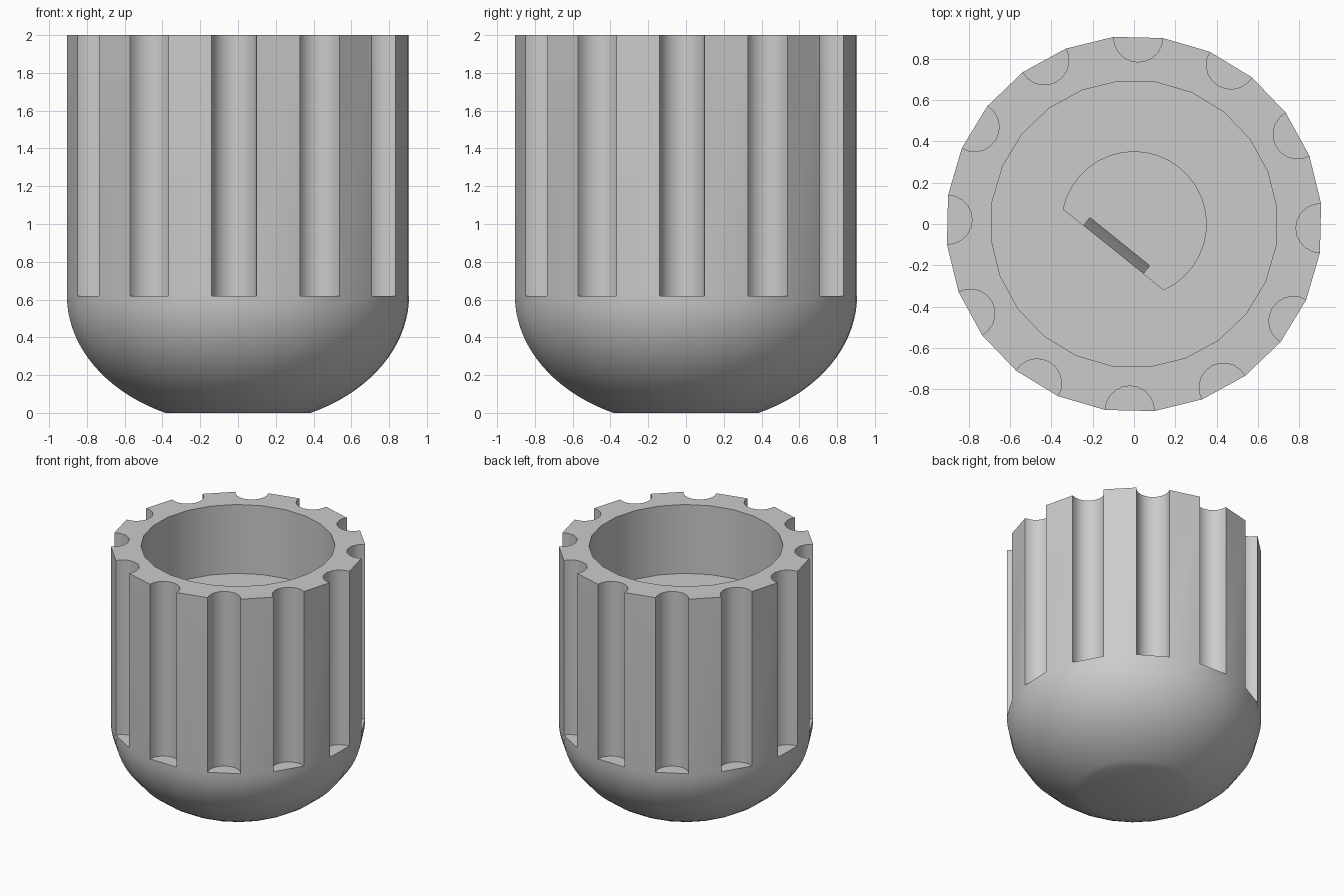
import bpy, bmesh
from math import sin, cos, pi, radians, acos, sqrt
from mathutils import Vector

cube = bpy.data.objects.get("Cube")
if cube:
    bpy.data.objects.remove(cube, do_unlink=True)

SIDES = 24
R_OUT, R_IN, R_BORE = 0.911, 0.695, 0.35
TOP, SHOULDER, FLOOR, BORE_END = 2.0, 0.62, 1.456, 0.5
DOME_H = 0.685
START = radians(81.2)          # angle of the first polygon corner
FLAT_DIR = radians(231.2)      # direction of the flat in the D bore
FLAT_DIST = 0.158
FLUTE_STEPS = 10

grey = bpy.data.materials.new("plain grey")
grey.use_nodes = True
colour = (0.6, 0.6, 0.6, 1)
grey.diffuse_color = colour
grey.node_tree.nodes["Principled BSDF"].inputs["Base Color"].default_value = colour


def polar(r, a, z):
    return Vector((r * cos(a), r * sin(a), z))


def corner(r, i, z):
    return polar(r, START + 2 * pi * i / SIDES, z)


def finish(bm, name):
    bmesh.ops.recalc_face_normals(bm, faces=bm.faces)
    mesh = bpy.data.meshes.new(name)
    bm.to_mesh(mesh)
    bm.free()
    mesh.materials.append(grey)
    ob = bpy.data.objects.new(name, mesh)
    bpy.context.collection.objects.link(ob)
    bpy.ops.object.select_all(action='DESELECT')
    ob.select_set(True)
    bpy.context.view_layer.objects.active = ob
    bpy.ops.object.shade_smooth_by_angle(angle=radians(30))
    return ob


def loop_of(bm, points):
    return [bm.verts.new(p) for p in points]


def skin(bm, low, high):
    n = len(low)
    for i in range(n):
        j = (i + 1) % n
        bm.faces.new((low[i], low[j], high[j], high[i]))


bm = bmesh.new()

# Rounded base, up to the shoulder where the flutes start
STEPS = 18
end_angle = acos(SHOULDER / DOME_H)
rings = []
for k in range(STEPS + 1):
    a = end_angle + (pi / 2 - end_angle) * k / STEPS
    z = SHOULDER - DOME_H * cos(a)
    rings.append(loop_of(bm, [corner(R_OUT * sin(a), i, z) for i in range(SIDES)]))
bm.faces.new(rings[0])
for low, high in zip(rings, rings[1:]):
    skin(bm, low, high)

# Grip wall: flat lands alternating with half-round flutes
shoulder = rings[-1]
rim = loop_of(bm, [corner(R_OUT, i, TOP) for i in range(SIDES)])
cavity_top = loop_of(bm, [corner(R_IN, i, TOP) for i in range(SIDES)])
for i in range(SIDES):
    j = (i + 1) % SIDES
    low, high = [shoulder[i], shoulder[j]], [rim[i], rim[j]]
    if i % 2 == 0:
        a, b = low[0].co, low[1].co
        mid, half = (a + b) / 2, (a - b) / 2
        inward = -Vector((mid.x, mid.y, 0)).normalized() * half.length
        arc = [mid + half * cos(t) + inward * sin(t)
               for t in (pi * k / FLUTE_STEPS for k in range(1, FLUTE_STEPS))]
        rise = Vector((0, 0, TOP - SHOULDER))
        low[1:1] = loop_of(bm, arc)
        high[1:1] = loop_of(bm, [p + rise for p in arc])
        bm.faces.new(low)
    for k in range(len(low) - 1):
        bm.faces.new((low[k], low[k + 1], high[k + 1], high[k]))
    bm.faces.new(high + [cavity_top[j], cavity_top[i]])

# Round cavity
cavity_low = loop_of(bm, [corner(R_IN, i, FLOOR) for i in range(SIDES)])
skin(bm, cavity_top, cavity_low)

# D-shaped bore in the cavity floor
half_flat = acos(FLAT_DIST / R_BORE)
ARC = 24
angles = [FLAT_DIR + half_flat + (2 * pi - 2 * half_flat) * k / ARC for k in range(ARC + 1)]
bore_top = loop_of(bm, [polar(R_BORE, a, FLOOR) for a in angles])
bore_low = loop_of(bm, [polar(R_BORE, a, BORE_END) for a in angles])
skin(bm, bore_top, bore_low)
bm.faces.new(bore_low)
edges = []
for ring in (cavity_low, bore_top):
    edges += [bm.edges.get((ring[i - 1], ring[i])) for i in range(len(ring))]
bmesh.ops.triangle_fill(bm, edges=edges, use_beauty=True)
finish(bm, "fluted_knob_body")

# Tapered grip rib on the flat of the bore
bm = bmesh.new()
out, along = polar(1, FLAT_DIR, 0), polar(1, FLAT_DIR + pi / 2, 0)
profile = [(0, FLOOR), (0.05, FLOOR - 0.25), (0.05, BORE_END), (0, BORE_END)]
ends = []
for s in (-0.187, 0.187):
    ends.append(loop_of(bm, [out * (FLAT_DIST - d) + along * s + Vector((0, 0, z))
                             for d, z in profile]))
    bm.faces.new(ends[-1])
skin(bm, ends[0], ends[1])
finish(bm, "bore_rib")
